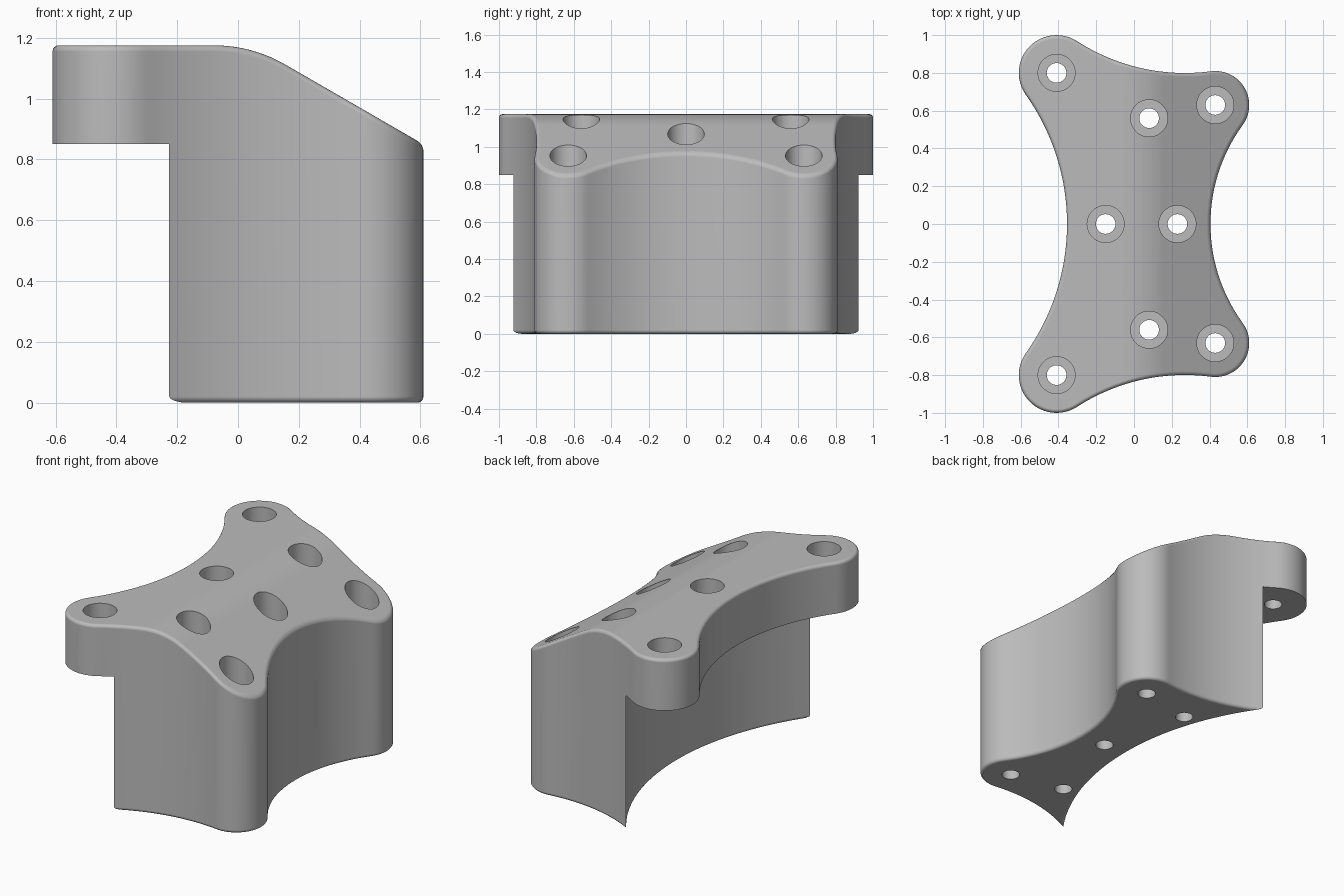
import bpy, bmesh, math
from mathutils import Vector

if "Cube" in bpy.data.objects:
    bpy.data.objects.remove(bpy.data.objects["Cube"], do_unlink=True)

TOP, FILLET = 1.175, 0.02

# Corner lobes (x, y, radius), counter-clockwise, and the concave radius after each
LOBES = [(0.43, -0.63, 0.18), (0.43, 0.63, 0.18), (-0.41, 0.8, 0.2), (-0.41, -0.8, 0.2)]
WAISTS = [0.89, 1.05, 1.18, 1.05]

# Bolt positions
BOLTS = [(-0.41, 0.8), (-0.41, -0.8), (0.43, 0.63), (0.43, -0.63),
         (0.08, 0.56), (0.08, -0.56), (-0.15, 0), (0.23, 0)]


def profile():
    """Top line: flat, a tangent bend, then a 30 degree slope."""
    radius, start, steps = 0.47, -0.08, 10
    pts = [(-2, TOP)]
    for i in range(steps + 1):
        a = math.radians(30) * i / steps
        pts.append((start + radius * math.sin(a), TOP - radius * (1 - math.cos(a))))
    x, z = pts[-1]
    pts.append((2, z - (2 - x) * math.tan(math.radians(30))))
    return pts


PROFILE = profile()


def top_height(x):
    for (x0, z0), (x1, z1) in zip(PROFILE, PROFILE[1:]):
        if x <= x1:
            return z0 + (z1 - z0) * (x - x0) / (x1 - x0)


def angle_of(v):
    return math.atan2(v.y, v.x)


def outline():
    """Plan outline as (point, outward normal) pairs."""
    count = len(LOBES)
    centres = []
    for i in range(count):
        ax, ay, ar = LOBES[i]
        bx, by, br = LOBES[(i + 1) % count]
        start, step = Vector((ax, ay)), Vector((bx - ax, by - ay))
        ra, rb, dist = WAISTS[i] + ar, WAISTS[i] + br, step.length
        u = step / dist
        along = (ra * ra - rb * rb + dist * dist) / (2 * dist)
        side = math.sqrt(ra * ra - along * along)
        centres.append(start + u * along + Vector((u.y, -u.x)) * side)
    result = []
    for i in range(count):
        x, y, r = LOBES[i]
        p, c = Vector((x, y)), centres[i]
        # convex lobe
        a0, a1 = angle_of(centres[i - 1] - p), angle_of(c - p)
        sweep = (a1 - a0) % math.tau
        for k in range(25):
            a = a0 + sweep * k / 24
            n = Vector((math.cos(a), math.sin(a)))
            result.append((p + n * r, n))
        # concave waist
        nxt = Vector(LOBES[(i + 1) % count][:2])
        a0, a1 = angle_of(p - c), angle_of(nxt - c)
        sweep = (a0 - a1) % math.tau
        for k in range(1, 28):
            a = a0 - sweep * k / 28
            n = Vector((math.cos(a), math.sin(a)))
            result.append((c + n * WAISTS[i], -n))
    return result


def loft(bm, rings):
    """Skin closed rings from bottom to top and cap both ends."""
    loops = [[bm.verts.new(co) for co in ring] for ring in rings]
    n = len(loops[0])
    for low, high in zip(loops, loops[1:]):
        for i in range(n):
            j = (i + 1) % n
            bm.faces.new((low[i], low[j], high[j], high[i]))
    bm.faces.new(loops[0][::-1])
    bm.faces.new(loops[-1])


def circle(x, y, z, r, n):
    return [(x + r * math.cos(math.tau * i / n), y + r * math.sin(math.tau * i / n), z)
            for i in range(n)]


def make_object(name, bm):
    bmesh.ops.recalc_face_normals(bm, faces=bm.faces[:])
    mesh = bpy.data.meshes.new(name)
    bm.to_mesh(mesh)
    bm.free()
    obj = bpy.data.objects.new(name, mesh)
    bpy.context.collection.objects.link(obj)
    return obj


def select_only(obj):
    bpy.ops.object.select_all(action='DESELECT')
    obj.select_set(True)
    bpy.context.view_layer.objects.active = obj


def cut(obj, cutter):
    cutter.hide_render = True
    mod = obj.modifiers.new("cut", 'BOOLEAN')
    mod.operation, mod.solver, mod.object = 'DIFFERENCE', 'EXACT', cutter
    select_only(obj)
    bpy.ops.object.modifier_apply(modifier=mod.name)
    bpy.data.objects.remove(cutter, do_unlink=True)


# Main block with rounded rims
edge = outline()
quarter = [(FILLET * (1 - math.sin(a)), FILLET * (1 - math.cos(a)))
           for a in (math.radians(22.5 * i) for i in range(5))]
levels = [(inset, z) for inset, z in quarter]
levels += [(inset, TOP - z) for inset, z in reversed(quarter)]
bm = bmesh.new()
loft(bm, [[(*(p - n * inset), z) for p, n in edge] for inset, z in levels])
for x, z in PROFILE[1:-1]:
    bmesh.ops.bisect_plane(bm, geom=bm.verts[:] + bm.edges[:] + bm.faces[:],
                           dist=1e-5, plane_co=(x, 0, 0), plane_no=(1, 0, 0))
for v in bm.verts:
    if v.co.z > TOP / 2:
        v.co.z += top_height(v.co.x) - TOP
block = make_object("spacer_block", bm)

# Curved undercut below the flange
bm = bmesh.new()
reach = 1.602
steps = [(-0.1, reach + FILLET)] + [(z, reach + inset) for inset, z in quarter] + [(0.85, reach)]
loft(bm, [circle(-1.535, 0, z, r, 256) for z, r in steps])
cut(block, make_object("undercut_cutter", bm))

# Counterbored bolt holes
bm = bmesh.new()
for x, y in BOLTS:
    floor = top_height(x) - 0.2
    loft(bm, [circle(x, y, z, r, 40) for z, r in
              ((-0.1, 0.052), (floor, 0.052), (floor, 0.098), (1.4, 0.098))])
cut(block, make_object("bolt_hole_cutter", bm))

# Plain grey finish
grey = bpy.data.materials.new("plain_grey")
grey.use_nodes = True
colour = (0.5, 0.5, 0.5, 1)
grey.diffuse_color = colour
grey.node_tree.nodes["Principled BSDF"].inputs["Base Color"].default_value = colour
block.data.materials.clear()
block.data.materials.append(grey)
for poly in block.data.polygons:
    poly.material_index = 0

select_only(block)
bpy.ops.object.shade_smooth_by_angle(angle=math.radians(32))
weighted = block.modifiers.new("even_normals", 'WEIGHTED_NORMAL')
weighted.keep_sharp = True
